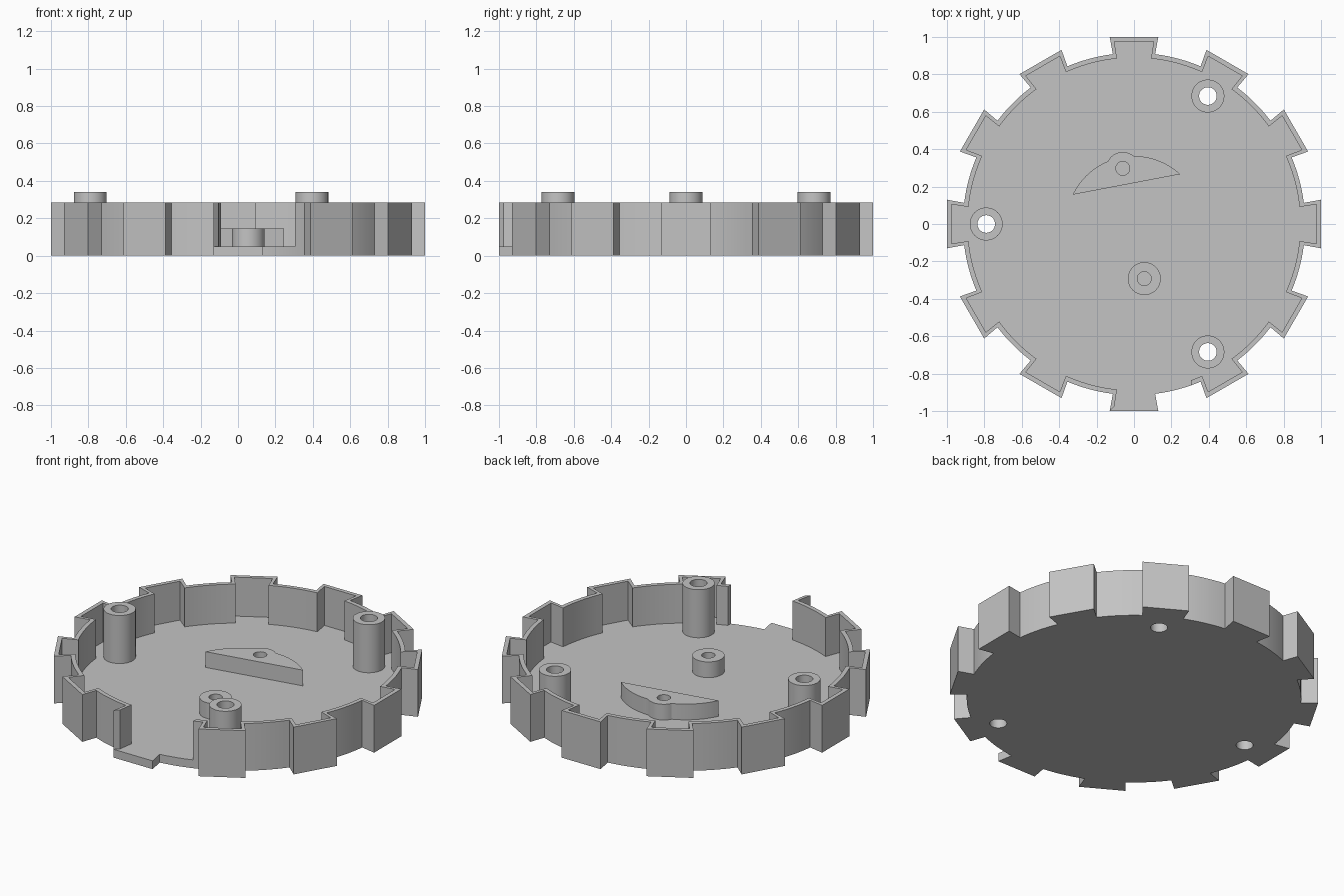
import bpy, bmesh
from math import sin, cos, sqrt, atan2, radians, pi

if "Cube" in bpy.data.objects:
    bpy.data.objects.remove(bpy.data.objects["Cube"], do_unlink=True)

TEETH, ARC_STEPS = 12, 7
FLOOR_Z, WALL_Z, POST_Z, LOW_Z = 0.05, 0.285, 0.34, 0.145
POST_R, POST_HOLE, PIN_HOLE = 0.088, 0.047, 0.037
GAP_X = 0.305

grey = bpy.data.materials.new("plain grey")
grey.use_nodes = True
colour = (0.55, 0.55, 0.55, 1)
grey.diffuse_color = colour
grey.node_tree.nodes["Principled BSDF"].inputs["Base Color"].default_value = colour


def solid(name, loops, z0, z1):
    """Extrude a flat outline, with any further loops as holes."""
    bm = bmesh.new()
    edges = []
    for loop in loops:
        verts = [bm.verts.new((x, y, z0)) for x, y in loop]
        edges += [bm.edges.new((a, b)) for a, b in zip(verts, verts[1:] + verts[:1])]
    bmesh.ops.triangle_fill(bm, use_beauty=True, edges=edges)
    result = bmesh.ops.extrude_face_region(bm, geom=bm.faces[:])
    for v in result["geom"]:
        if isinstance(v, bmesh.types.BMVert):
            v.co.z = z1
    bmesh.ops.recalc_face_normals(bm, faces=bm.faces[:])
    mesh = bpy.data.meshes.new(name)
    bm.to_mesh(mesh)
    bm.free()
    mesh.materials.append(grey)
    obj = bpy.data.objects.new(name, mesh)
    bpy.context.collection.objects.link(obj)
    bpy.ops.object.select_all(action='DESELECT')
    obj.select_set(True)
    bpy.context.view_layer.objects.active = obj
    bpy.ops.object.shade_smooth_by_angle(angle=radians(20))
    return obj


def circle(cx, cy, r, n=48):
    return [(cx + r * cos(2 * pi * i / n), cy + r * sin(2 * pi * i / n)) for i in range(n)]


def toothed_outline(base_r, base_t, tip_r, tip_t):
    """Counter-clockwise outline of flared teeth joined by arcs, from the front tooth."""
    pts = []
    arc_r = sqrt(base_r ** 2 + base_t ** 2)
    half = atan2(base_t, base_r)
    pitch = 2 * pi / TEETH
    for k in range(TEETH):
        a = -pi / 2 + k * pitch
        for r, t in ((base_r, -base_t), (tip_r, -tip_t), (tip_r, tip_t), (base_r, base_t)):
            pts.append((r * cos(a) - t * sin(a), r * sin(a) + t * cos(a)))
        for i in range(1, ARC_STEPS):
            b = a + half + (pitch - 2 * half) * i / ARC_STEPS
            pts.append((arc_r * cos(b), arc_r * sin(b)))
    return pts, arc_r


def open_path(outline, arc_r):
    """Outline with the front opening left out."""
    per = len(outline) // TEETH
    start = [(GAP_X, -sqrt(arc_r ** 2 - GAP_X ** 2))]
    rest = [p for p in outline[:per] if p[0] > GAP_X + 0.005]
    return start + rest + outline[per:] + outline[:2]


outer, outer_r = toothed_outline(0.908, 0.113, 1.0, 0.13)
inner, inner_r = toothed_outline(0.885, 0.091, 0.975, 0.105)
posts = [(0.79 * cos(a), 0.79 * sin(a)) for a in (pi / 3, pi, -pi / 3)]

# Floor with screw holes, and the wall with its front opening
solid("floor", [outer] + [circle(x, y, POST_HOLE) for x, y in posts], 0, FLOOR_Z)
wall = open_path(outer, outer_r) + open_path(inner, inner_r)[::-1]
solid("wall", [wall], FLOOR_Z, WALL_Z)

# Tall hollow posts
for side, (x, y) in zip(("back_left", "right", "front_left"), posts):
    solid(side + "_post", [circle(x, y, POST_R), circle(x, y, POST_HOLE)], FLOOR_Z, POST_Z)

# Short front boss
solid("short_boss", [circle(0.055, -0.292, POST_R), circle(0.055, -0.292, PIN_HOLE)],
      FLOOR_Z, LOW_Z)

# Segment-shaped mount: an arc swelling around its pin hole, closed by a chord
px, py = -0.06, 0.297
dist, direction = sqrt(px * px + py * py), atan2(py, px)
segment = []
for i in range(65):
    a = radians(47.2 + (154.4 - 47.2) * i / 64)
    r, off = 0.363, a - direction
    inside = POST_R ** 2 - (dist * sin(off)) ** 2
    if inside > 0:
        r = max(r, dist * cos(off) + sqrt(inside))
    segment.append((r * cos(a), r * sin(a)))
solid("segment_mount", [segment, circle(px, py, PIN_HOLE)], FLOOR_Z, LOW_Z)
